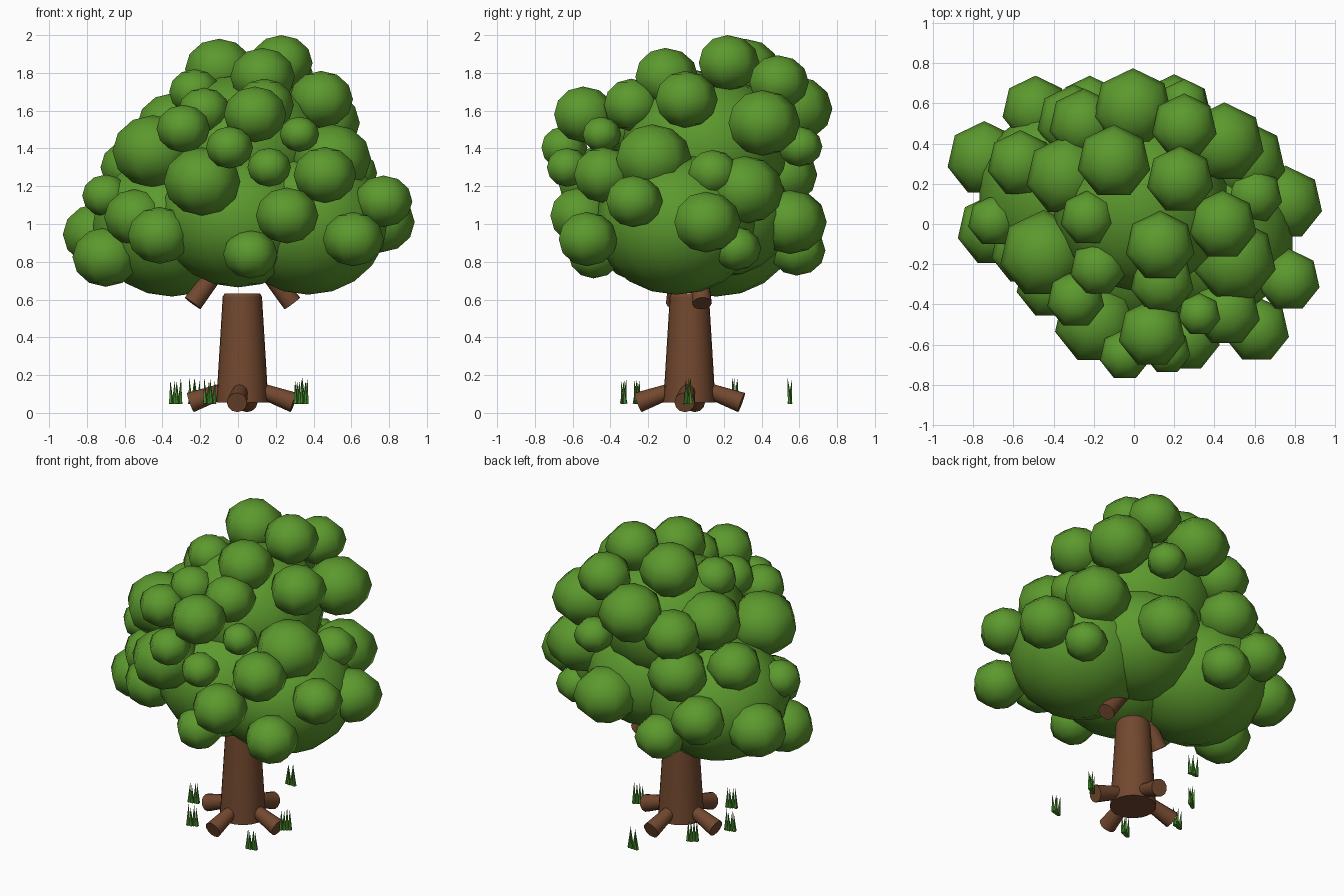
import bpy, bmesh, math, random
from mathutils import Vector, Matrix

random.seed(4)


def material(name, rgb):
    m = bpy.data.materials.new(name)
    m.diffuse_color = (*rgb, 1)
    return m


LEAF = material("leaf green", (0.107, 0.319, 0.027))
BARK = material("bark brown", (0.17, 0.065, 0.028))
GRASS = material("grass green", (0.06, 0.25, 0.025))


def finish(bm, name, mat, angle=None):
    me = bpy.data.meshes.new(name)
    bm.to_mesh(me)
    bm.free()
    ob = bpy.data.objects.new(name, me)
    bpy.context.collection.objects.link(ob)
    me.materials.append(mat)
    if angle is None:
        for p in me.polygons:
            p.use_smooth = True
    else:
        bpy.ops.object.select_all(action='DESELECT')
        ob.select_set(True)
        bpy.context.view_layer.objects.active = ob
        bpy.ops.object.shade_smooth_by_angle(angle=math.radians(angle))
    return ob


def ball(bm, x, y, z, r, segs=7, rings=6, squash=0.87):
    mat = Matrix.Translation((x, y, z)) @ Matrix.Diagonal((r, r, r * squash, 1))
    bmesh.ops.create_uvsphere(bm, u_segments=segs, v_segments=rings, radius=1, matrix=mat)


def rod(bm, a, b, ra, rb, segs=12):
    a, b = Vector(a), Vector(b)
    d = b - a
    mat = Matrix.Translation((a + b) / 2) @ d.to_track_quat('Z', 'Y').to_matrix().to_4x4()
    bmesh.ops.create_cone(bm, cap_ends=True, segments=segs, radius1=ra, radius2=rb,
                          depth=d.length, matrix=mat)


# trunk with a softened top edge
bm = bmesh.new()
rod(bm, (0.023, 0.018, 0.055), (0.023, 0.018, 0.615), 0.138, 0.104, 24)
rod(bm, (0.023, 0.018, 0.615), (0.023, 0.018, 0.632), 0.104, 0.094, 24)
finish(bm, "trunk", BARK, 40)

# four spreading roots
bm = bmesh.new()
for k in range(4):
    a = k * math.pi / 2 - 0.1
    c, s = math.cos(a), math.sin(a)
    rod(bm, (0.022 + 0.08 * c, 0.02 + 0.08 * s, 0.125),
        (0.022 + 0.275 * c, 0.02 + 0.275 * s, 0.055), 0.038, 0.054)
finish(bm, "roots", BARK, 40)

# two branch stubs below the crown
bm = bmesh.new()
rod(bm, (-0.24, -0.055, 0.58), (-0.05, -0.03, 0.84), 0.052, 0.045)
rod(bm, (0.287, 0.085, 0.58), (0.09, 0.06, 0.84), 0.052, 0.045)
finish(bm, "branches", BARK, 40)

# large inner masses of the crown: x, y, z, radius
bm = bmesh.new()
for x, y, z, r in [(0.37, -0.05, 1.0, 0.43), (-0.35, 0.16, 0.99, 0.43),
                   (0.0, -0.12, 1.03, 0.42), (0.13, 0.18, 1.05, 0.38),
                   (0.03, 0.1, 1.41, 0.44)]:
    ball(bm, x, y, z, r, 14, 10, 0.87)
finish(bm, "crown_core", LEAF)

# small leaf clumps over the crown: x, y, z, radius
upper = [(-0.10, 0.31, 1.82, 0.185), (0.23, 0.22, 1.853, 0.169), (0.13, -0.11, 1.78, 0.175),
         (-0.23, 0.03, 1.70, 0.138), (0.44, -0.005, 1.66, 0.173), (0.14, -0.29, 1.63, 0.16),
         (0.09, -0.545, 1.58, 0.17), (-0.29, -0.375, 1.505, 0.145), (0.25, 0.485, 1.75, 0.165),
         (-0.005, 0.575, 1.61, 0.2), (-0.25, 0.5, 1.5, 0.175), (0.45, 0.405, 1.535, 0.2),
         (-0.18, -0.22, 1.60, 0.14), (-0.34, 0.24, 1.52, 0.2)]
middle = [(-0.45, -0.15, 1.385, 0.22), (-0.045, -0.65, 1.405, 0.128), (0.325, -0.45, 1.475, 0.107),
          (0.165, -0.63, 1.30, 0.118), (-0.19, -0.49, 1.225, 0.208), (0.46, -0.44, 1.26, 0.17),
          (0.5, -0.18, 1.345, 0.21), (0.6, 0.14, 1.27, 0.14), (0.55, 0.31, 1.18, 0.207),
          (-0.565, 0.3, 1.3, 0.167), (0.25, 0.6, 1.41, 0.122), (-0.3, 0.51, 1.26, 0.185),
          (-0.70, 0.015, 1.15, 0.128)]
lower = [(0.77, -0.28, 1.12, 0.157), (0.26, -0.565, 1.045, 0.17), (0.61, -0.525, 0.92, 0.165),
         (0.065, -0.49, 0.84, 0.147), (-0.415, -0.3, 0.94, 0.173), (-0.54, -0.13, 1.035, 0.173),
         (-0.70, -0.03, 0.825, 0.181), (-0.745, 0.325, 0.945, 0.187), (0.755, 0.105, 1.01, 0.185),
         (0.2, 0.55, 1.01, 0.195), (0.6, 0.265, 0.87, 0.133), (-0.22, 0.585, 0.86, 0.153),
         (-0.49, 0.57, 1.03, 0.168)]
for name, clumps in (("upper_leaf_clumps", upper), ("middle_leaf_clumps", middle),
                     ("lower_leaf_clumps", lower)):
    bm = bmesh.new()
    for c in clumps:
        ball(bm, *c)
    finish(bm, name, LEAF)

# grass tufts: x, y, and the direction of the row of blades
bm = bmesh.new()
for x, y, yaw in [(0.33, -0.33, 0.3), (0.34, 0.01, 0.6), (-0.15, -0.26, 0.4),
                  (-0.33, 0.01, 0.3), (-0.23, 0.26, 0.6), (0.0, 0.55, 0.0)]:
    c, s = math.cos(yaw), math.sin(yaw)
    for k in (-1.5, -0.5, 0.5, 1.5):
        o = k * 0.017
        lean = 0.012 * (-1) ** int(k + 1.5)
        rod(bm, (x + o * c, y + o * s, 0.048),
            (x + o * c - lean * s, y + o * s + lean * c, random.uniform(0.165, 0.185)),
            0.0135, 0.0005, 5)
finish(bm, "grass_tufts", GRASS, 30)
